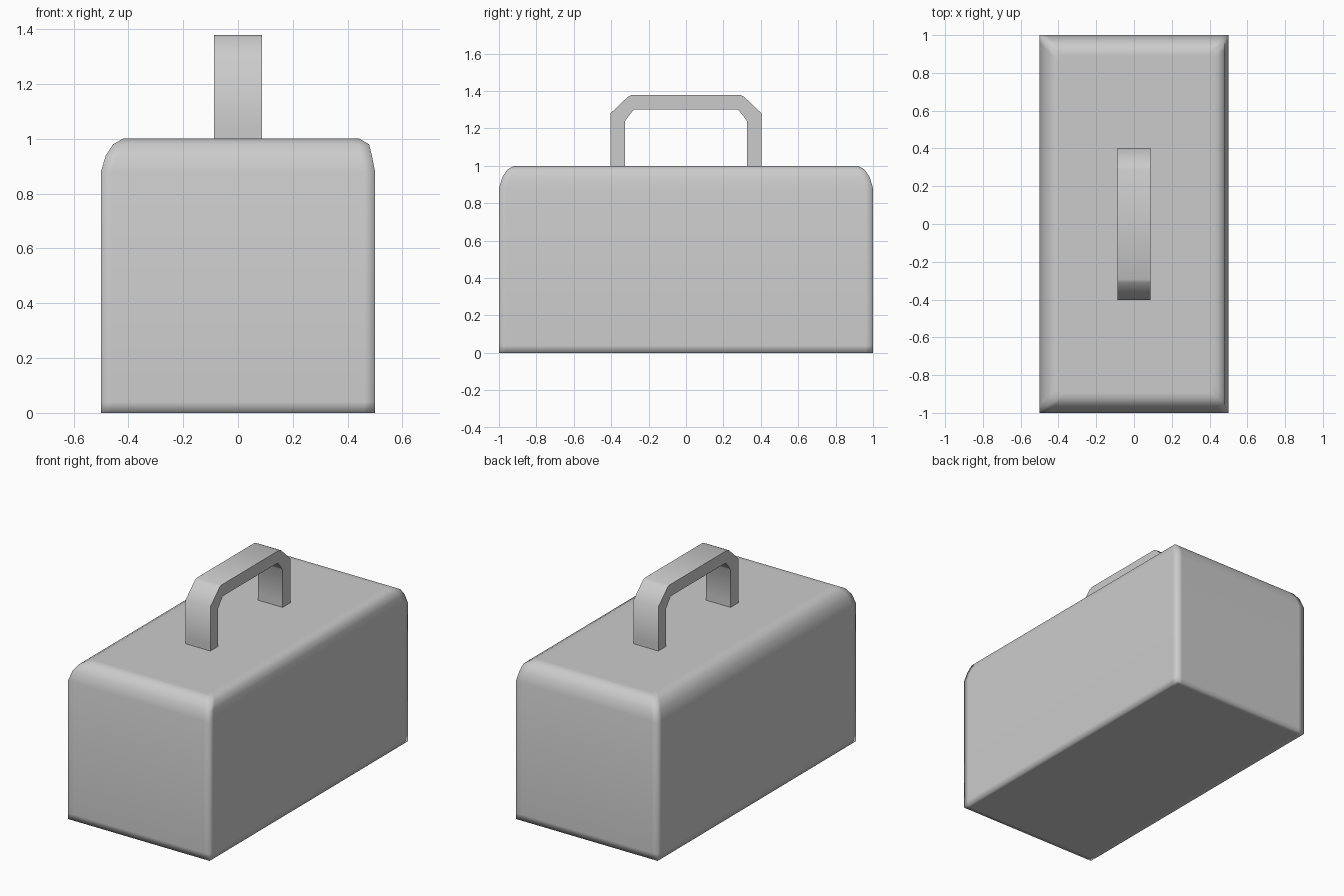
import bpy, bmesh

if "Cube" in bpy.data.objects:
    bpy.data.objects.remove(bpy.data.objects["Cube"])


def make_object(name, bm):
    bmesh.ops.recalc_face_normals(bm, faces=bm.faces)
    mesh = bpy.data.meshes.new(name)
    bm.to_mesh(mesh)
    bm.free()
    obj = bpy.data.objects.new(name, mesh)
    bpy.context.collection.objects.link(obj)
    return obj


def box_ring(bm, inset, inset_right, z, s=0.04):
    # rectangle with a support vertex on either side of each corner
    x0, x1, y = -0.5 + inset, 0.5 - inset_right, 1 - inset
    pts = [(x0, -y), (x0 + s, -y), (x1 - s, -y), (x1, -y), (x1, -y + s), (x1, y - s),
           (x1, y), (x1 - s, y), (x0 + s, y), (x0, y), (x0, y - s), (x0, -y + s)]
    return [bm.verts.new((px, py, z)) for px, py in pts]


def bridge(bm, a, b):
    n = len(a)
    for i in range(n):
        j = (i + 1) % n
        bm.faces.new((a[i], a[j], b[j], b[i]))


# Case body: square vertical corners, softened top rim
bm = bmesh.new()
levels = [(0.03, 0.03, 0), (0, 0, 0), (0, 0, 0.04), (0, 0, 0.88),
          (0.018, 0.012, 0.94), (0.045, 0.022, 0.98), (0.08, 0.057, 1.0),
          (0.11, 0.09, 1.0)]
rings = [box_ring(bm, *lv) for lv in levels]
for a, b in zip(rings, rings[1:]):
    bridge(bm, a, b)
bm.faces.new(rings[0])
bm.faces.new(rings[-1])
body = make_object("case_body", bm)
for p in body.data.polygons:
    p.use_smooth = True

# Carry handle: flat strap with chamfered corners, symmetric about y = 0
outer = [(0.403, 1.0), (0.403, 1.04), (0.403, 1.281), (0.31, 1.37), (0.293, 1.378)]
inner = [(0.325, 1.0), (0.325, 1.04), (0.325, 1.24), (0.315, 1.255), (0.278, 1.302)]
outer += [(-y, z) for y, z in reversed(outer)]
inner += [(-y, z) for y, z in reversed(inner)]
bm = bmesh.new()
sections = []
for (oy, oz), (iy, iz) in zip(outer, inner):
    sections.append([bm.verts.new(c) for c in
                     ((-0.087, oy, oz), (0.087, oy, oz), (0.087, iy, iz), (-0.087, iy, iz))])
for a, b in zip(sections, sections[1:]):
    bridge(bm, a, b)
bm.faces.new(sections[0])
bm.faces.new(sections[-1])
handle = make_object("carry_handle", bm)
bpy.context.view_layer.objects.active = handle
handle.select_set(True)
bpy.ops.object.shade_smooth_by_angle(angle=0.96)
